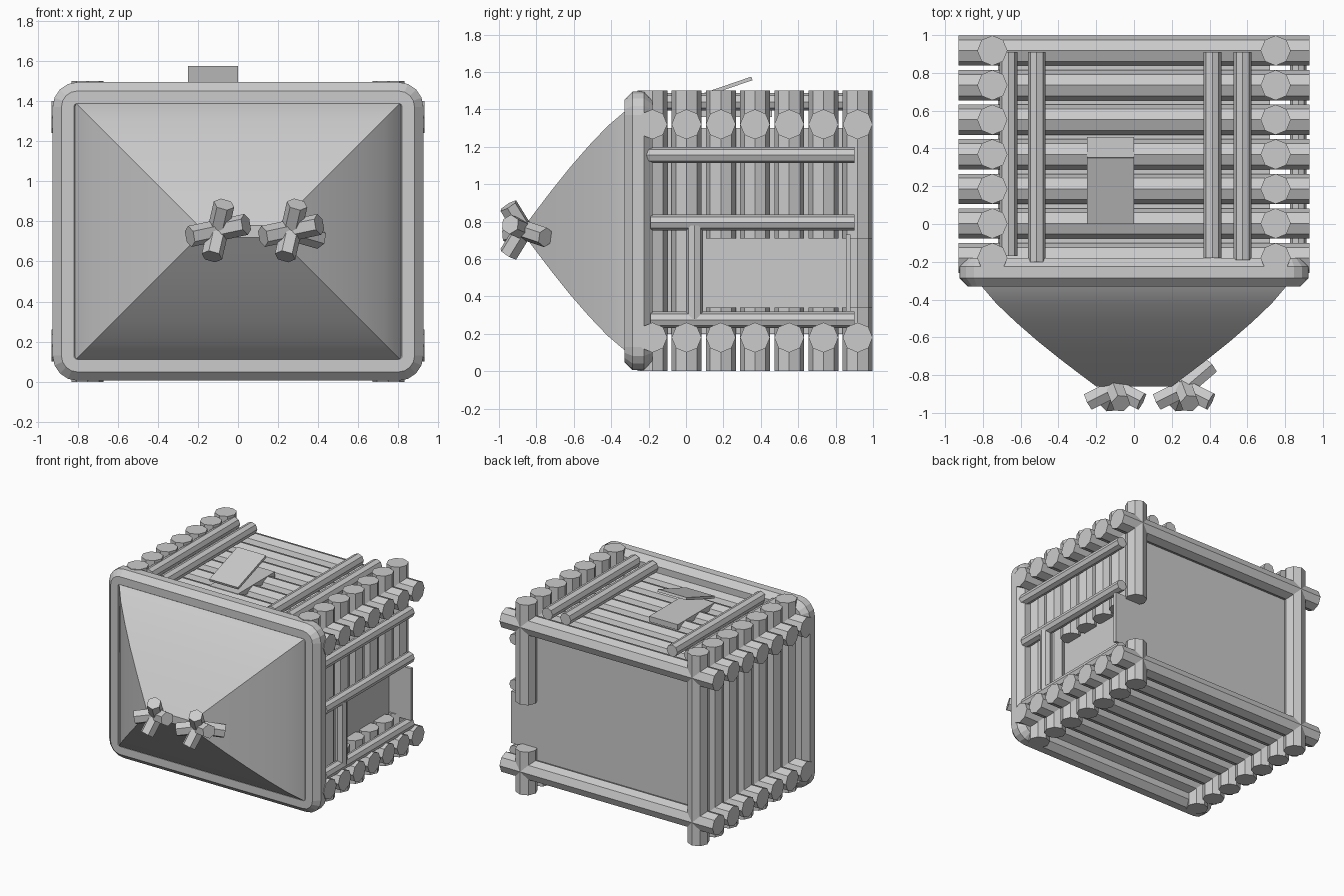
import bpy, bmesh, math
from mathutils import Vector, Matrix

old = bpy.data.objects.get("Cube")
if old:
    bpy.data.objects.remove(old, do_unlink=True)

GREY = (0.6, 0.6, 0.6, 1)
mat = bpy.data.materials.new("plain_grey")
mat.use_nodes = True
mat.diffuse_color = GREY
mat.node_tree.nodes["Principled BSDF"].inputs["Base Color"].default_value = GREY


def finish(name, bm):
    bmesh.ops.recalc_face_normals(bm, faces=bm.faces)
    mesh = bpy.data.meshes.new(name)
    bm.to_mesh(mesh)
    bm.free()
    mesh.materials.append(mat)
    obj = bpy.data.objects.new(name, mesh)
    bpy.context.collection.objects.link(obj)
    return obj


def rod(name, a, b, r, sides=8):
    a, b = Vector(a), Vector(b)
    d = b - a
    place = Matrix.Translation((a + b) / 2) @ d.to_track_quat('Z', 'Y').to_matrix().to_4x4()
    bm = bmesh.new()
    bmesh.ops.create_cone(bm, cap_ends=True, segments=sides, radius1=r, radius2=r,
                          depth=d.length, matrix=place)
    return finish(name, bm)


def box(name, lo, hi):
    lo, hi = Vector(lo), Vector(hi)
    bm = bmesh.new()
    bmesh.ops.create_cube(bm, size=1, matrix=Matrix.Translation((lo + hi) / 2)
                          @ Matrix.Diagonal((*(hi - lo), 1)))
    return finish(name, bm)


def loft(name, rings, closed=False):
    bm = bmesh.new()
    rows = [[bm.verts.new(p) for p in ring] for ring in rings]
    pairs = list(zip(rows, rows[1:]))
    if closed:
        pairs.append((rows[-1], rows[0]))
    else:
        bm.faces.new(rows[0])
        bm.faces.new(rows[-1])
    n = len(rows[0])
    for p, q in pairs:
        for i in range(n):
            j = (i + 1) % n
            bm.faces.new((p[i], p[j], q[j], q[i]))
    return finish(name, bm)


# Log hoops: floor, roof and two wall logs each, with a window gap on the left wall
for i in range(7):
    y = -0.18 + i * 0.183
    for part, z in (("floor_log", 0.18), ("roof_log", 1.32)):
        rod(part, (-0.93, y, z), (0.93, y, z), 0.08)
    rod("right_wall_log", (-0.75, y, 0), (-0.75, y, 1.5), 0.08)
    spans = [(0, 1.5)] if i < 2 else [(0, 0.34), (0.71, 1.5)]
    for z0, z1 in spans:
        rod("left_wall_log", (0.75, y, z0), (0.75, y, z1), 0.08)

# Inner room, back panel and window jamb
box("inner_room", (-0.72, -0.22, 0.2), (0.72, 0.86, 1.3))
box("back_panel", (-0.74, 0.855, 0.18), (0.74, 0.88, 1.32))
box("window_jamb", (0.7, 0.855, 0.32), (0.91, 0.88, 0.73))

# Thin rails on the roof and left wall
for x, y0 in ((-0.665, -0.17), (-0.515, -0.2), (0.415, -0.18), (0.575, -0.19)):
    rod("roof_rail", (x, y0, 1.44), (x, 0.91, 1.44), 0.047)
for z, y0 in ((1.155, -0.21), (0.795, -0.19), (0.275, -0.19)):
    rod("wall_rail", (0.87, y0, z), (0.87, 0.9, z), 0.043)
rod("window_post", (0.87, 0.045, 0.28), (0.87, 0.045, 0.78), 0.045)

# Roof hatch with its lid propped open
box("hatch_floor", (-0.25, 0.0, 1.36), (0, 0.46, 1.403))
lid = box("hatch_lid", (-0.125, -0.185, -0.01), (0.125, 0.185, 0.01))
lid.location = (-0.125, 0.177, 1.505)
lid.rotation_euler.x = math.radians(19)


# Rounded front rim
def rounded_outline(r, y):
    points = []
    for k in range(4):
        sx = 1 if k in (0, 3) else -1
        sz = 1 if k < 2 else -1
        for s in range(5):
            a = math.radians(90 * k + 22.5 * s)
            points.append((sx * 0.8 + r * math.cos(a), y, 0.75 + sz * 0.62 + r * math.sin(a)))
    return points


rim = []
for k in range(8):
    a = math.radians(45 * k + 22.5)
    rim.append(rounded_outline(0.05 + 0.081 * math.cos(a), -0.255 + 0.081 * math.sin(a)))
loft("front_rim", rim, closed=True)
box("rim_backing", (-0.85, -0.27, 0.08), (0.85, -0.2, 1.42))

# Bulging four-sided snout
sections = ((-0.25, 0.68), (-0.32, 0.645), (-0.42, 0.56), (-0.52, 0.455), (-0.62, 0.34),
            (-0.72, 0.215), (-0.8, 0.11), (-0.86, 0.03))
snout = loft("front_snout", [[(sx * (h + 0.17), y, 0.75 + sz * h)
                             for sx, sz in ((1, 1), (-1, 1), (-1, -1), (1, -1))]
                            for y, h in sections])
bpy.ops.object.select_all(action='DESELECT')
snout.select_set(True)
bpy.context.view_layer.objects.active = snout
bpy.ops.object.shade_smooth_by_angle(angle=math.radians(30))

# Two clusters of six-sided pegs at the tip
arms = [(0.03, -0.08, 0.13), (-0.03, -0.08, -0.13), (-0.14, -0.07, -0.03), (0.14, -0.07, 0.03)]
for x, extra in ((-0.1, []), (0.265, [(0.14, 0.12, -0.04)])):
    c = Vector((x, -0.87, 0.755))
    for arm in arms + extra:
        rod("tip_peg", c, c + Vector(arm), 0.053, 6)
